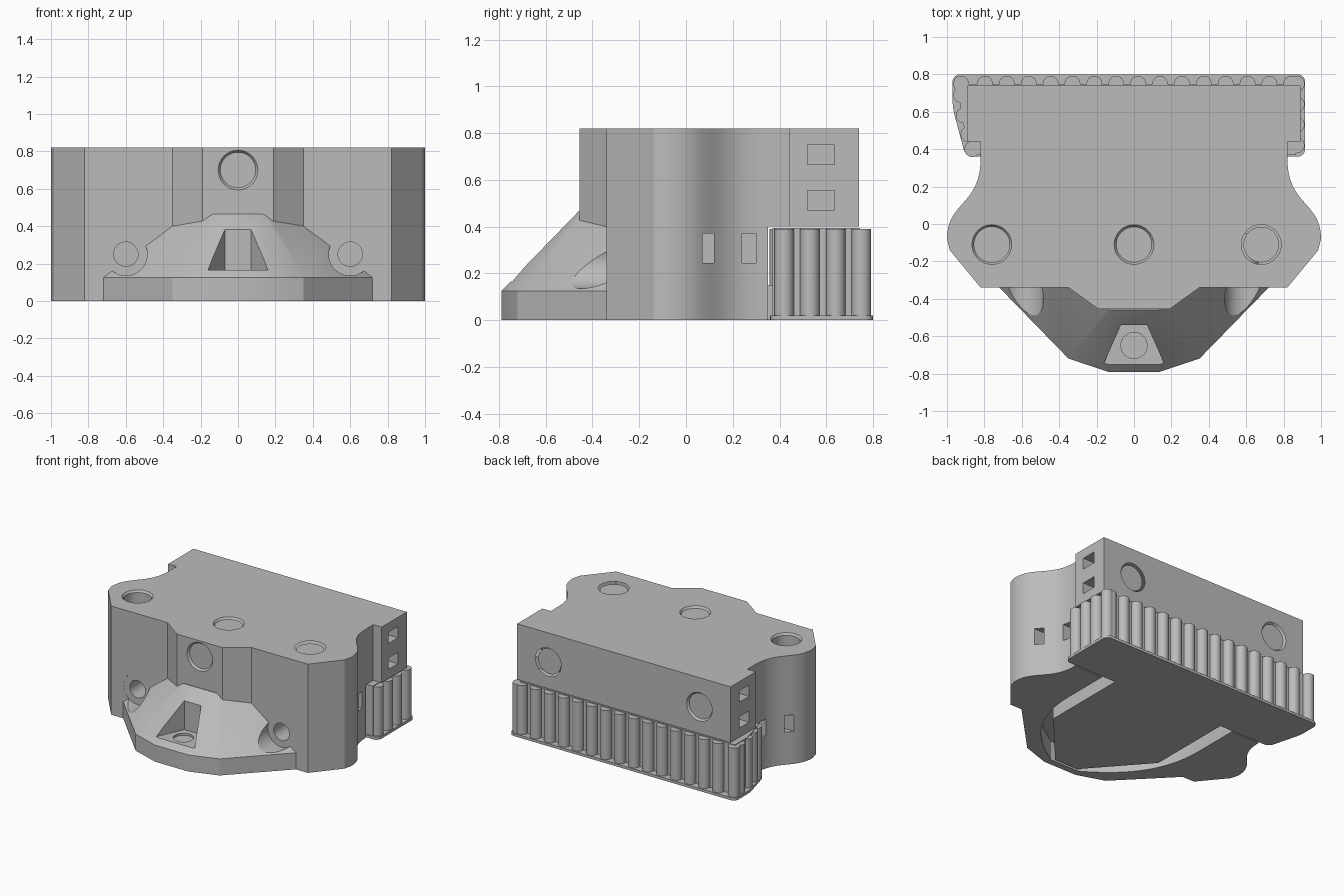
import bpy, bmesh, math
from mathutils import Vector, Matrix
from mathutils.geometry import interpolate_bezier

if "Cube" in bpy.data.objects:
    bpy.data.objects.remove(bpy.data.objects["Cube"])

grey = bpy.data.materials.new("plain_grey")
grey.use_nodes = True
COLOUR = (0.5, 0.5, 0.5, 1)
grey.diffuse_color = COLOUR
grey.node_tree.nodes["Principled BSDF"].inputs["Base Color"].default_value = COLOUR


def make(name, bm):
    bmesh.ops.recalc_face_normals(bm, faces=bm.faces)
    mesh = bpy.data.meshes.new(name)
    bm.to_mesh(mesh)
    bm.free()
    mesh.materials.append(grey)
    ob = bpy.data.objects.new(name, mesh)
    bpy.context.collection.objects.link(ob)
    return ob


def prism(name, outline, z0, z1):
    bm = bmesh.new()
    face = bm.faces.new([bm.verts.new((x, y, z0)) for x, y in outline])
    top = bmesh.ops.extrude_face_region(bm, geom=[face])["geom"]
    bmesh.ops.translate(bm, verts=[v for v in top if isinstance(v, bmesh.types.BMVert)],
                        vec=(0, 0, z1 - z0))
    return make(name, bm)


def mirrored(half):
    """Close a right-hand half outline with its mirror image."""
    return half + [(-x, y) for x, y in reversed(half)]


def box(name, x0, x1, y0, y1, z0, z1):
    return prism(name, [(x0, y0), (x1, y0), (x1, y1), (x0, y1)], z0, z1)


def rod(name, start, end, r, r2=None, sides=40):
    a, b = Vector(start), Vector(end)
    bm = bmesh.new()
    turn = (b - a).to_track_quat('Z', 'Y').to_matrix().to_4x4()
    bmesh.ops.create_cone(bm, cap_ends=True, segments=sides, radius1=r, radius2=r2 or r,
                          depth=(b - a).length, matrix=Matrix.Translation((a + b) / 2) @ turn)
    return make(name, bm)


def combine(ob, tool, operation='DIFFERENCE'):
    mod = ob.modifiers.new("combine", 'BOOLEAN')
    mod.object, mod.operation, mod.solver = tool, operation, 'EXACT'
    bpy.context.view_layer.update()
    mesh = bpy.data.meshes.new_from_object(ob.evaluated_get(bpy.context.evaluated_depsgraph_get()))
    ob.modifiers.clear()
    ob.data = mesh
    bpy.data.objects.remove(tool)


def curve(a, b, c, d, n=20):
    return [(p.x, p.y) for p in interpolate_bezier(Vector(a), Vector(b), Vector(c), Vector(d), n)]


# Main housing: curved flanks with a raised front boss
flank = curve((0.82, 0.35), (0.82, 0.1), (1, 0.12), (1, -0.08), 28)
housing = prism("housing", mirrored(
    flank + [(0.985, -0.14), (0.82, -0.34), (0.35, -0.34), (0.19, -0.455)]), 0, 0.82)

# Rear overhang
overhang = [(0.82, 0.3), (0.82, 0.44), (0.89, 0.44), (0.89, 0.74)]
combine(housing, prism("overhang", mirrored(overhang), 0.4, 0.82), 'UNION')

# Faceted nose
bm = bmesh.new()
base = [(0.72, -0.3), (0.72, -0.34), (0.35, -0.72), (0.14, -0.79)]
nose = [(x, y, z) for x, y in base for z in (0, 0.125)]
nose += [(0.13, -0.46, 0.465), (0.19, -0.45, 0.43), (0.35, -0.34, 0.4), (0.35, -0.3, 0.4), (0.13, -0.3, 0.465)]
for x, y, z in nose:
    for s in (1, -1):
        bm.verts.new((x * s, y, z))
bmesh.ops.convex_hull(bm, input=bm.verts)
bmesh.ops.dissolve_limit(bm, angle_limit=0.01, verts=bm.verts, edges=bm.edges)
combine(housing, make("nose", bm), 'UNION')

# Nose window with a round hole in its floor
combine(housing, prism("window", mirrored([(0.165, -0.755), (0.07, -0.54)]), 0.165, 0.7))
# Groove on the underside around the insert
groove = [(0.58, 0.4)] + curve((0.58, 0.0), (0.58, -0.4), (0.35, -0.6), (0.12, -0.74))
combine(housing, prism("groove", mirrored(groove), -0.1, 0.145))
combine(housing, rod("floor_hole", (0, -0.65, 0.08), (0, -0.65, 0.2), 0.07))


# Round bores with chamfered mouths
def bore(mouth, direction, r, depth):
    m, d = Vector(mouth), Vector(direction)
    combine(housing, rod("bore", m - d * 0.02, m + d * depth, r))
    combine(housing, rod("mouth", m - d * 0.005, m + d * 0.015, r + 0.015, r))


for x in (-0.76, 0, 0.68):
    bore((x, -0.11, 0.82), (0, 0, -1), 0.095, 0.3)
bore((0, -0.455, 0.7), (0, 1, 0), 0.095, 0.4)
for x in (0.63, -0.63):
    bore((x, 0.74, 0.6), (0, -1, 0), 0.095, 0.35)

# Counterbored front holes, side pockets
for s in (1, -1):
    combine(housing, rod("counterbore", (s * 0.6, -0.9, 0.25), (s * 0.6, -0.339, 0.25), 0.115))
    combine(housing, rod("screw_hole", (s * 0.6, -0.4, 0.25), (s * 0.6, -0.05, 0.25), 0.065))
    for inner, y0, y1, z0, z1 in ((0.75, 0.52, 0.635, 0.665, 0.75), (0.75, 0.52, 0.635, 0.47, 0.555),
                                  (0.78, 0.07, 0.12, 0.245, 0.37), (0.7, 0.24, 0.3, 0.245, 0.37)):
        x0, x1 = sorted((s * inner, s * 1.1))
        combine(housing, box("pocket", x0, x1, y0, y1, z0, z1))

# Underside insert filling the groove's centre
prism("insert", mirrored([(0.47, 0.4), (0.47, -0.3), (0.1, -0.72)]), 0, 0.15)

# Belt block: core, base plate and rounded teeth
prism("belt_core", [(-0.93, 0.745), (0.865, 0.745), (0.865, 0.37), (-0.87, 0.37), (-0.93, 0.6)], 0.01, 0.395)
plate = prism("base_plate", [(-0.97, 0.8), (0.915, 0.8), (0.915, 0.36), (-0.9, 0.36), (-0.97, 0.62)], 0, 0.02)
bm = bmesh.new()
bm.from_mesh(plate.data)
upright = [e for e in bm.edges if abs(e.verts[0].co.z - e.verts[1].co.z) > 0.01]
bmesh.ops.bevel(bm, geom=upright, offset=0.04, segments=5, affect='EDGES', profile=0.5)
bm.to_mesh(plate.data)
bm.free()
teeth = [(-0.797 + 0.117 * i, 0.75) for i in range(15)]
teeth += [(0.87, y) for y in (0.42, 0.53, 0.64, 0.75)]
teeth += [(-0.925, 0.75), (-0.925, 0.69), (-0.91, 0.58), (-0.885, 0.48), (-0.865, 0.4)]
for i, (x, y) in enumerate(teeth):
    rod("belt_tooth_%d" % i, (x, y, 0.015), (x, y, 0.39), 0.042, sides=24)

# Smooth the round surfaces, keep edges crisp
bpy.ops.object.select_all(action='DESELECT')
for ob in bpy.context.collection.objects:
    if ob.type == 'MESH':
        ob.select_set(True)
        bpy.context.view_layer.objects.active = ob
bpy.ops.object.shade_smooth_by_angle(angle=math.radians(20))
